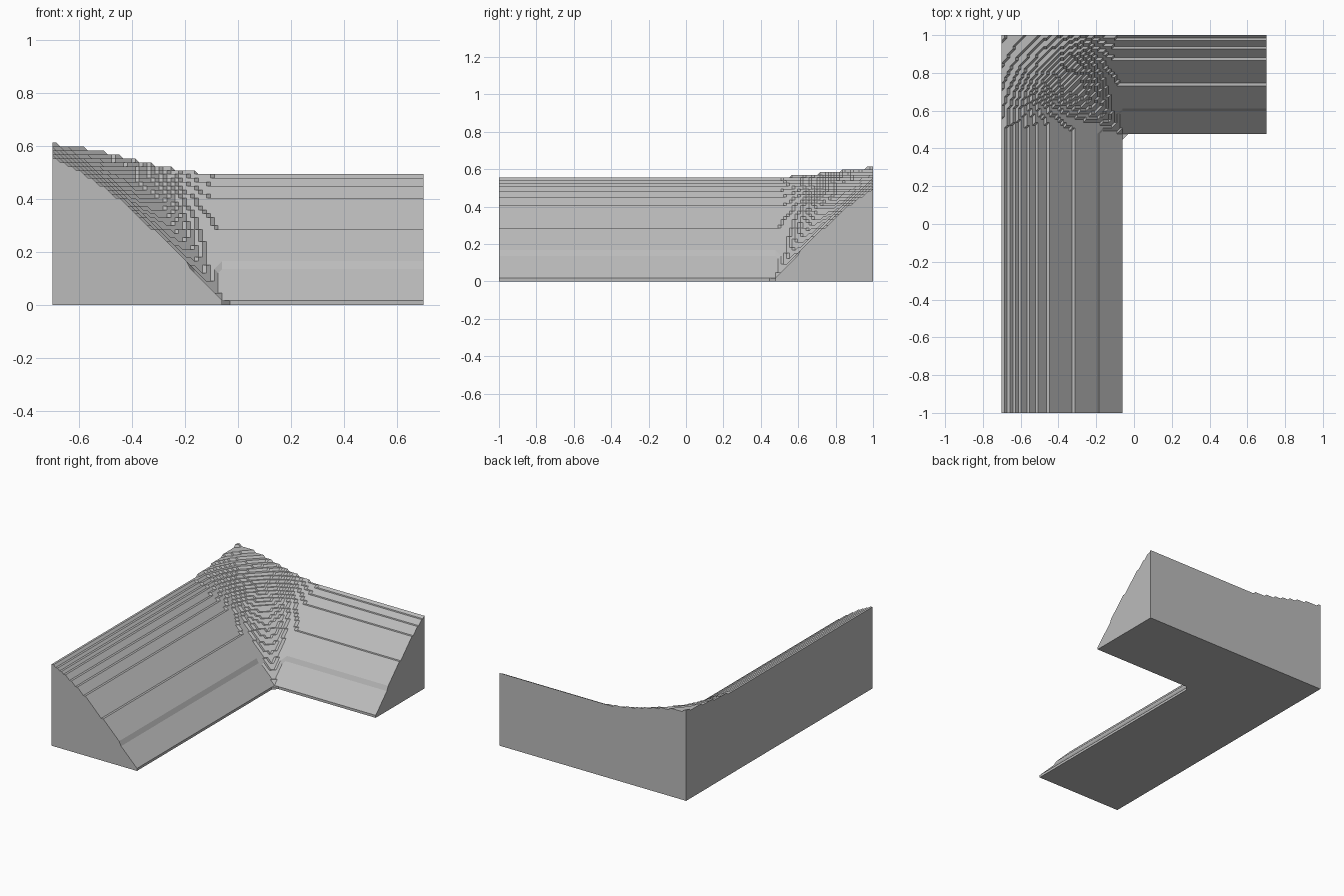
import bpy
import bmesh
import math

if "Cube" in bpy.data.objects:
    bpy.data.objects.remove(bpy.data.objects["Cube"], do_unlink=True)

# Grid layout: cell counts of the L plan and the depth of each arm
NX, NY = 94, 134
DEPTH_LEFT, DEPTH_BACK = 43, 35
CELL = 2 / NY
INNER_X, INNER_Y = DEPTH_LEFT, NY - DEPTH_BACK


def level(i, j):
    """Stepped bank height, rising with distance from the inner foot."""
    d = math.hypot(max(0, INNER_X - i), max(0, j - INNER_Y))
    return 1 + round(39.8 * math.sin(0.0268 * d))


def make_material(name, value):
    mat = bpy.data.materials.new(name)
    mat.use_nodes = True
    colour = (value, value, value, 1)
    mat.diffuse_color = colour
    mat.node_tree.nodes["Principled BSDF"].inputs["Base Color"].default_value = colour
    return mat


bm = bmesh.new()
grid = {}


def vert(i, j):
    if (i, j) not in grid:
        grid[i, j] = bm.verts.new(((i - NX / 2) * CELL, (j - NY / 2) * CELL,
                                   level(i, j) * CELL + 0.002))
    return grid[i, j]


# Sloped upper surface of both arms, with a small chamfer at the inner corner
for i in range(NX):
    for j in range(NY):
        in_plan = i < INNER_X or j >= INNER_Y
        offset = (i - INNER_X) + (INNER_Y - 1 - j)
        if in_plan or offset <= 1:
            bm.faces.new((vert(i, j), vert(i + 1, j + 1), vert(i, j + 1)))
        if in_plan or offset == 0:
            bm.faces.new((vert(i, j), vert(i + 1, j), vert(i + 1, j + 1)))

# Vertical walls and flat underside
top_faces = bm.faces[:]
result = bmesh.ops.extrude_face_region(bm, geom=top_faces, use_keep_orig=True)
for v in result["geom"]:
    if isinstance(v, bmesh.types.BMVert):
        v.co.z = 0
bmesh.ops.recalc_face_normals(bm, faces=bm.faces[:])

# Merge the coplanar cells into clean flat facets
bmesh.ops.dissolve_limit(bm, angle_limit=math.radians(0.5),
                         verts=bm.verts[:], edges=bm.edges[:])
bmesh.ops.triangulate(bm, faces=[f for f in bm.faces if len(f.verts) > 4])

mesh = bpy.data.meshes.new("corner_bank")
bm.to_mesh(mesh)
bm.free()
mesh.materials.append(make_material("plain grey", 0.5))
bank = bpy.data.objects.new("corner_bank", mesh)
bpy.context.collection.objects.link(bank)
